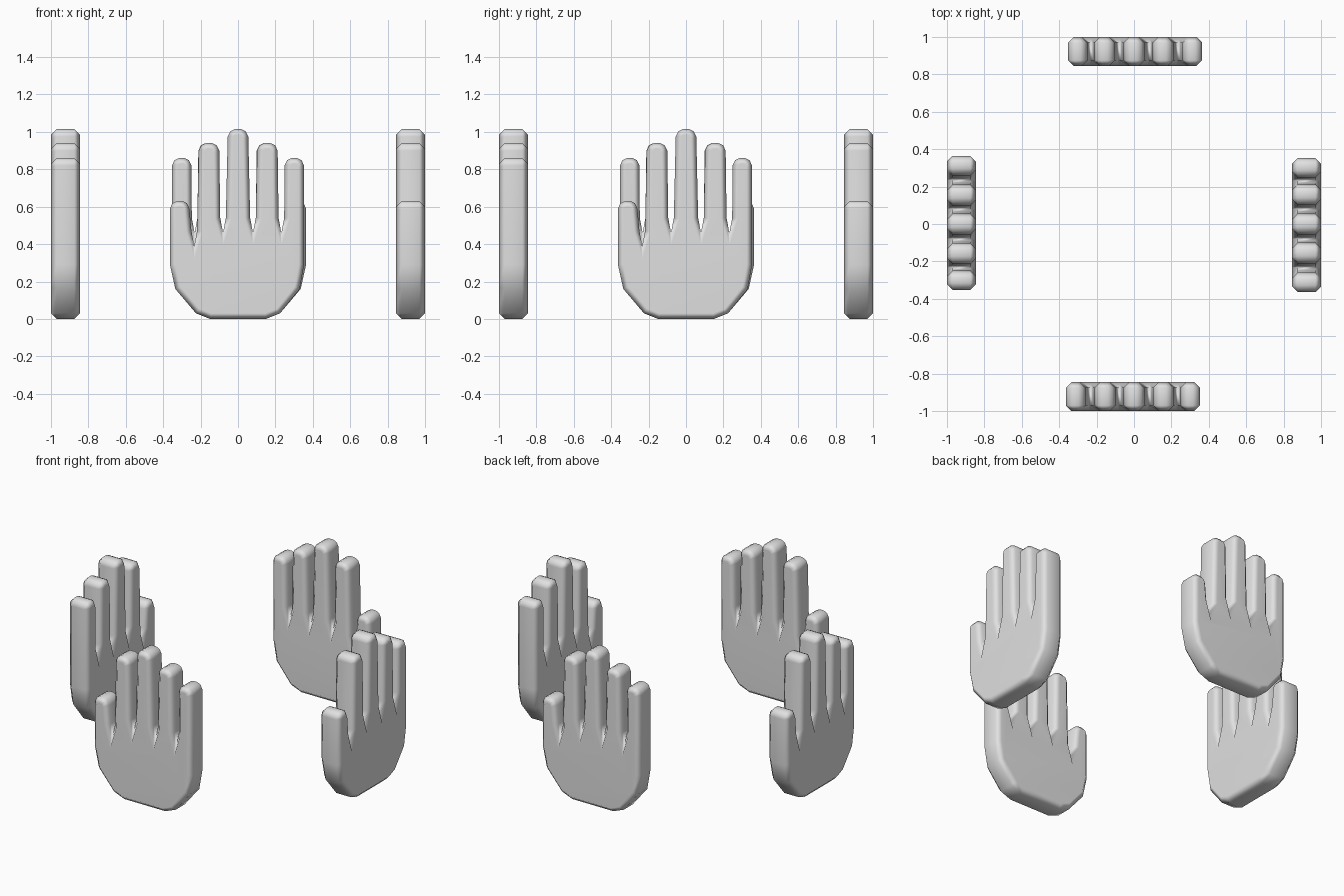
import bpy, bmesh, math
from mathutils import Vector

cube = bpy.data.objects.get("Cube")
if cube:
    bpy.data.objects.remove(cube, do_unlink=True)

# One plain grey for everything
grey = bpy.data.materials.new("light_grey")
grey.use_nodes = True
color = (0.75, 0.75, 0.75, 1)
grey.diffuse_color = color
bsdf = grey.node_tree.nodes["Principled BSDF"]
bsdf.inputs["Base Color"].default_value = color
bsdf.inputs["Roughness"].default_value = 0.8

CENTRE, HALF, BEVEL = 0.9225, 0.0775, 0.03

# Fingers from little finger to thumb: centre, half width, top
FINGERS = [(0.301, 0.052, 0.86), (0.157, 0.055, 0.94), (0, 0.055, 1.015),
           (-0.155, 0.055, 0.94), (-0.312, 0.052, 0.63)]
# Valleys between neighbouring fingers
VALLEYS = [(0.232, 0.46), (0.08, 0.46), (-0.08, 0.46), (-0.234, 0.39)]
# Half of a rounded fingertip: share of half width, drop from top
TIP = [(1, 0.04), (0.75, 0.012), (0.3, 0)]


def hand_outline():
    """Counter-clockwise outline in x and z."""
    pts = [(-0.15, 0), (0.15, 0), (0.225, 0.03), (0.33, 0.16), (0.353, 0.29)]
    for i, (cx, hw, top) in enumerate(FINGERS):
        pts += [(cx + hw * w, top - d) for w, d in TIP]
        pts += [(cx - hw * w, top - d) for w, d in reversed(TIP)]
        if i < len(VALLEYS):
            vx, vz = VALLEYS[i]
            pts += [(vx + 0.015, vz + 0.08), (vx, vz), (vx - 0.015, vz + 0.08)]
    pts += [(-0.364, 0.29), (-0.335, 0.16), (-0.225, 0.03)]
    return [Vector(p) for p in pts]


def inset(pts, dist):
    """Mitred inset, with the mitre limited in the narrow valleys."""
    result = []
    for i, p in enumerate(pts):
        a = (p - pts[i - 1]).normalized()
        b = (pts[(i + 1) % len(pts)] - p).normalized()
        normal = (Vector((-a.y, a.x)) + Vector((-b.y, b.x))).normalized()
        length = dist / max(normal.dot(Vector((-a.y, a.x))), 0.01)
        result.append(p + normal * min(length, 0.07))
    return result


# Hand slab with chamfered rims
outline = hand_outline()
inner = inset(outline, BEVEL)
bm = bmesh.new()
rings = []
for pts, y in [(inner, -HALF), (outline, BEVEL - HALF),
               (outline, HALF - BEVEL), (inner, HALF)]:
    rings.append([bm.verts.new((p.x, y - CENTRE, p.y)) for p in pts])
for r, s in zip(rings, rings[1:]):
    for i in range(len(r)):
        bm.faces.new((r[i - 1], r[i], s[i], s[i - 1]))
bm.faces.new(rings[0])
bm.faces.new(rings[-1][::-1])
bmesh.ops.recalc_face_normals(bm, faces=bm.faces)
for f in bm.faces:
    f.smooth = True
mesh = bpy.data.meshes.new("hand")
bm.to_mesh(mesh)
bm.free()
mesh.materials.append(grey)

# Four hands turned around the centre
for i, name in enumerate(["front_hand", "left_hand", "back_hand", "right_hand"]):
    hand = bpy.data.objects.new(name, mesh)
    bpy.context.collection.objects.link(hand)
    hand.rotation_euler.z = i * math.pi / 2
    hand.modifiers.new("soft_rims", 'WEIGHTED_NORMAL')
